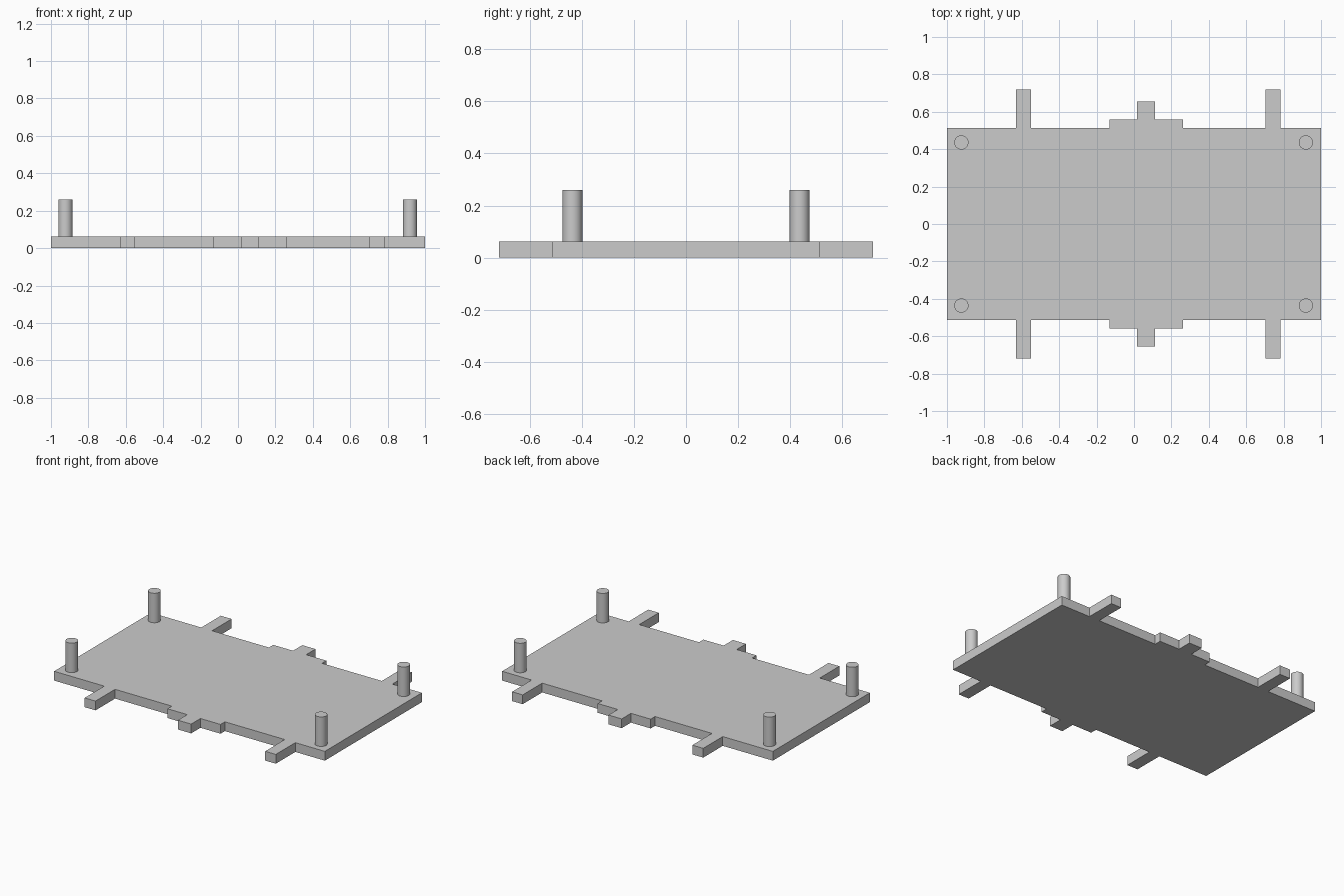
import bpy
import bmesh

cube = bpy.data.objects.get("Cube")
if cube:
    bpy.data.objects.remove(cube, do_unlink=True)

GREY = (0.6, 0.6, 0.6, 1.0)
grey = bpy.data.materials.new("plain_grey")
grey.use_nodes = True
grey.diffuse_color = GREY
grey.node_tree.nodes["Principled BSDF"].inputs["Base Color"].default_value = GREY

THICK, TOP = 0.062, 0.259
EDGE, STEP, NOSE, ARM = 0.512, 0.558, 0.656, 0.718

# Base plate: stepped back edge, mirrored to the front, then extruded
spans = [(-1.0, EDGE), (-0.63, ARM), (-0.55, EDGE), (-0.13, STEP), (0.016, NOSE),
         (0.113, STEP), (0.262, EDGE), (0.704, ARM), (0.782, EDGE)]
ends = [x for x, _ in spans[1:]] + [1.0]
back = []
for (start, y), end in zip(spans, ends):
    back += [(start, y), (end, y)]
outline = [(x, -y) for x, y in back] + back[::-1]

bm = bmesh.new()
base = bm.faces.new([bm.verts.new((x, y, 0)) for x, y in outline])
top = bmesh.ops.extrude_face_region(bm, geom=[base])["geom"]
bmesh.ops.translate(bm, vec=(0, 0, THICK),
                    verts=[v for v in top if isinstance(v, bmesh.types.BMVert)])
bmesh.ops.recalc_face_normals(bm, faces=bm.faces)
mesh = bpy.data.meshes.new("base_plate")
bm.to_mesh(mesh)
bm.free()
plate = bpy.data.objects.new("base_plate", mesh)
bpy.context.collection.objects.link(plate)
mesh.materials.append(grey)

# Corner pegs
for side, x in (("right", -0.923), ("left", 0.919)):
    for end, y in (("front", -0.436), ("back", 0.436)):
        bpy.ops.mesh.primitive_cylinder_add(
            vertices=48, radius=0.038, depth=TOP - THICK,
            location=(x, y, (TOP + THICK) / 2))
        peg = bpy.context.object
        peg.name = f"{end}_{side}_peg"
        peg.data.materials.append(grey)
        bpy.ops.object.shade_smooth_by_angle()
